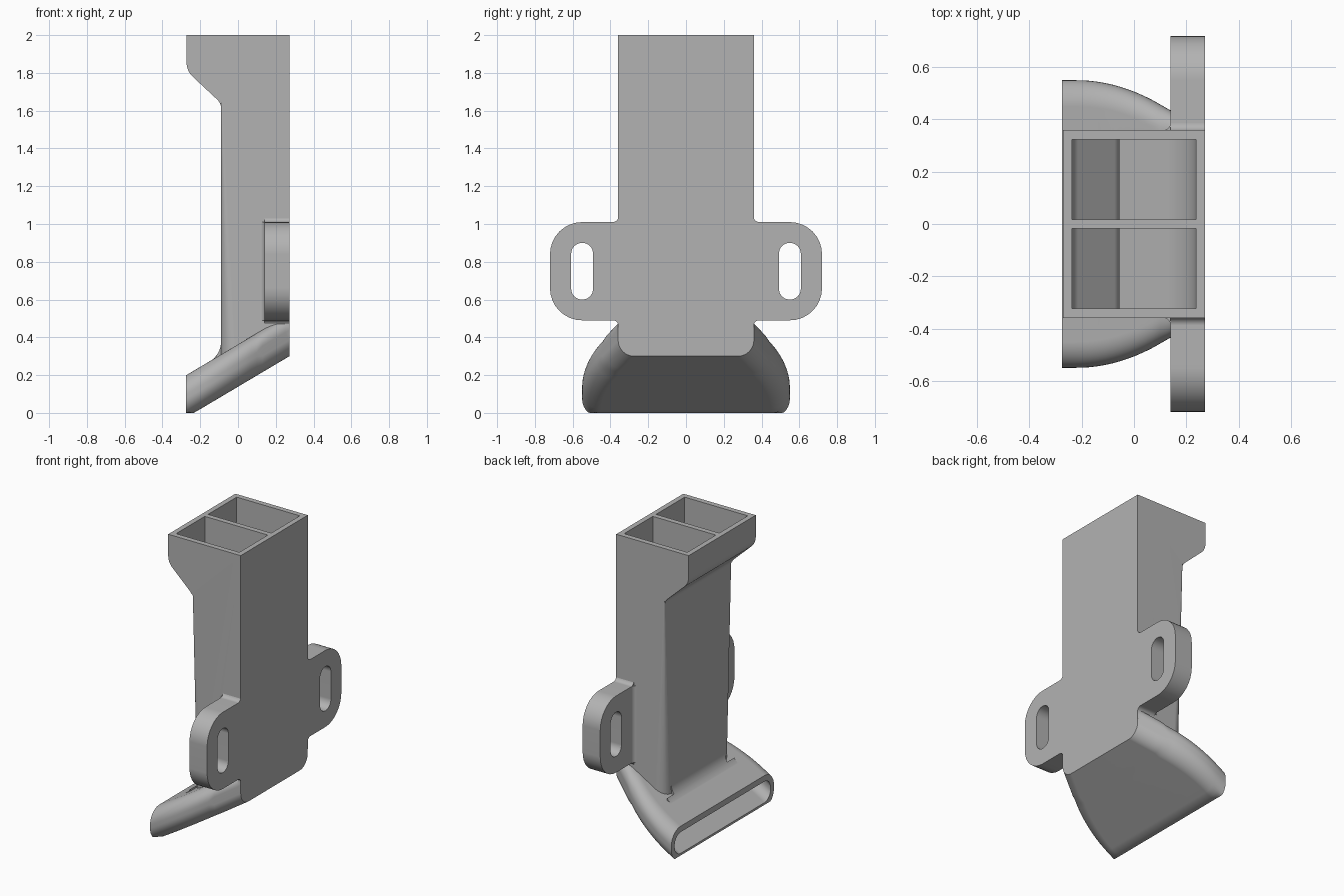
import bpy, bmesh
from math import sin, cos, pi, tan
from mathutils import Vector

cube = bpy.data.objects.get("Cube")
if cube:
    bpy.data.objects.remove(cube, do_unlink=True)

BACK, FRONT, HALF = 0.272, -0.09, 0.36      # shaft back, front and half width
SLOPE, THICK, WALL = 0.594, 0.224, 0.04     # spout slope, height and wall

grey = bpy.data.materials.new("light_grey")
grey.use_nodes = True
grey.diffuse_color = (0.45, 0.45, 0.45, 1)
grey.node_tree.nodes["Principled BSDF"].inputs["Base Color"].default_value = grey.diffuse_color


def loft(name, rings):
    """Closed solid skinned through rings of equal point count."""
    bm = bmesh.new()
    loops = [[bm.verts.new(p) for p in ring] for ring in rings]
    n = len(loops[0])
    for a, b in zip(loops, loops[1:]):
        for i in range(n):
            j = (i + 1) % n
            bm.faces.new((a[i], a[j], b[j], b[i]))
    bm.faces.new(loops[0])
    bm.faces.new(loops[-1])
    bmesh.ops.recalc_face_normals(bm, faces=bm.faces)
    mesh = bpy.data.meshes.new(name)
    bm.to_mesh(mesh)
    bm.free()
    mesh.materials.append(grey)
    obj = bpy.data.objects.new(name, mesh)
    bpy.context.collection.objects.link(obj)
    return obj


def prism(name, outline, axis, low, high):
    """Extrude a 2D outline along one axis."""
    def place(p, t):
        q = list(p)
        q.insert("xyz".index(axis), t)
        return q
    return loft(name, [[place(p, t) for p in outline] for t in (low, high)])


def rounded(corners, steps=8):
    """Outline from (u, v, radius) corners, each replaced by an arc."""
    out = []
    for i, (u, v, r) in enumerate(corners):
        p = Vector((u, v))
        if r == 0:
            out.append(p)
            continue
        a = (Vector(corners[i - 1][:2]) - p).normalized()
        b = (Vector(corners[(i + 1) % len(corners)][:2]) - p).normalized()
        half = a.angle(b) / 2
        centre = p + (a + b).normalized() * (r / sin(half))
        start = p + a * (r / tan(half)) - centre
        end = p + b * (r / tan(half)) - centre
        sweep = pi - 2 * half
        for k in range(steps + 1):
            t = k / steps
            out.append(centre + (start * sin((1 - t) * sweep) + end * sin(t * sweep)) / sin(sweep))
    return out


def combine(target, other, operation):
    """Apply a boolean and remove the helper solid."""
    mod = target.modifiers.new("bool", 'BOOLEAN')
    mod.operation, mod.object, mod.solver = operation, other, 'EXACT'
    bpy.context.view_layer.objects.active = target
    bpy.ops.object.modifier_apply(modifier=mod.name)
    bpy.data.objects.remove(other, do_unlink=True)


def floor_z(x):
    return 0.3 + (x - BACK) * SLOPE


def spout_ring(x, inset):
    """Vertical rounded section of the flaring spout."""
    d = min(max(x + 0.22, 0), 0.29)
    w = 0.55 - 0.9 * d * d - 0.57 * max(0, x - 0.07) - inset * 0.9
    low, high = floor_z(x) + inset, floor_z(x) + THICK - inset
    r = (0.1 if x < 0.1 else 0.085) - inset * 0.85
    ring = rounded([(-w, low, r), (w, low, r), (w, high, r), (-w, high, r)], 10)
    return [(x, y, max(z, 0)) for y, z in ring]


def spout(name, start, end, inset):
    xs = [start, -0.235] + [-0.2 + k * 0.03 for k in range(20) if -0.2 + k * 0.03 < end - 0.01] + [end]
    return loft(name, [spout_ring(x, inset) for x in xs])


# Shaft with the overhanging inlet and the curved foot
side = rounded([(BACK, 2, 0), (-0.272, 2, 0), (-0.272, 1.81, 0.1), (FRONT, 1.64, 0.06),
                (FRONT, 0.31, 0.12), (-0.23, 0.222, 0), (-0.23, 0.113, 0),
                (BACK, floor_z(BACK) + THICK / 2, 0)])
housing = prism("duct_housing", side, "y", -HALF, HALF)

# Shaft front corners, rounder towards the foot
for s in (-1, 1):
    rings = []
    for z, r in ((0.2, 0.08), (1.64, 0.006)):
        arc = [(FRONT + r - r * cos(k * pi / 16), s * (HALF - r + r * sin(k * pi / 16)), z)
               for k in range(9)]
        rings.append([(FRONT - 0.02, s * (HALF + 0.02), z), (FRONT - 0.02, s * (HALF - r), z)]
                     + arc + [(FRONT + r, s * (HALF + 0.02), z)])
    # keep the cut above the foot
    combine(housing, loft("corner_cutter", rings), 'DIFFERENCE')

# Spout
combine(housing, spout("spout", -0.275, BACK, 0), 'UNION')

# Mounting plate with filleted ears
w, c, low, high = 0.72, HALF - 0.002, 0.49, 1.01
quarter = [(c, low - 0.05, 0), (c, low, 0.03), (w, low, 0.17),
           (w, high, 0.17), (c, high, 0.03), (c, high + 0.05, 0)]
plate = rounded(quarter + [(-y, z, r) for y, z, r in reversed(quarter)])
combine(housing, prism("mounting_plate", plate, "x", 0.14, BACK), 'UNION')

for s in (-1, 1):
    # Fillet between ear and shaft
    arc = [(0.11 + 0.03 * sin(k * pi / 12), s * (0.388 - 0.03 * cos(k * pi / 12))) for k in range(7)]
    fillet = [(0.15, s * 0.388), (0.15, s * 0.35), (0.11, s * 0.35)] + arc
    combine(housing, prism("ear_fillet", fillet, "z", low, high), 'UNION')
    # Screw slot
    y0, y1 = s * 0.55 - 0.058, s * 0.55 + 0.058
    slot = rounded([(y0, 0.6, 0.0575), (y1, 0.6, 0.0575), (y1, 0.9, 0.0575), (y0, 0.9, 0.0575)])
    combine(housing, prism("slot_cutter", slot, "x", 0.05 + 0.05, 0.3), 'DIFFERENCE')

# Twin air channels separated by a rib
lift = WALL + 0.002
channel = rounded([(0.237, 2.1, 0), (-0.237, 2.1, 0), (-0.237, 1.8, 0.07), (-0.055, 1.63, 0.06),
                   (-0.055, floor_z(-0.055) + lift, 0), (0.237, floor_z(0.237) + lift, 0.2)])
for s in (-1, 1):
    a, b = sorted((s * 0.018, s * 0.324))
    combine(housing, prism("channel_cutter", channel, "y", a, b), 'DIFFERENCE')

# Hollow of the spout, open at the front
combine(housing, spout("spout_cutter", -0.3, 0.13, WALL), 'DIFFERENCE')

# Smooth curved surfaces, crisp edges
bpy.ops.object.select_all(action='DESELECT')
housing.select_set(True)
bpy.context.view_layer.objects.active = housing
bpy.ops.object.shade_smooth_by_angle(angle=pi / 6)
weighted = housing.modifiers.new("weighted_normals", 'WEIGHTED_NORMAL')
weighted.keep_sharp = True
